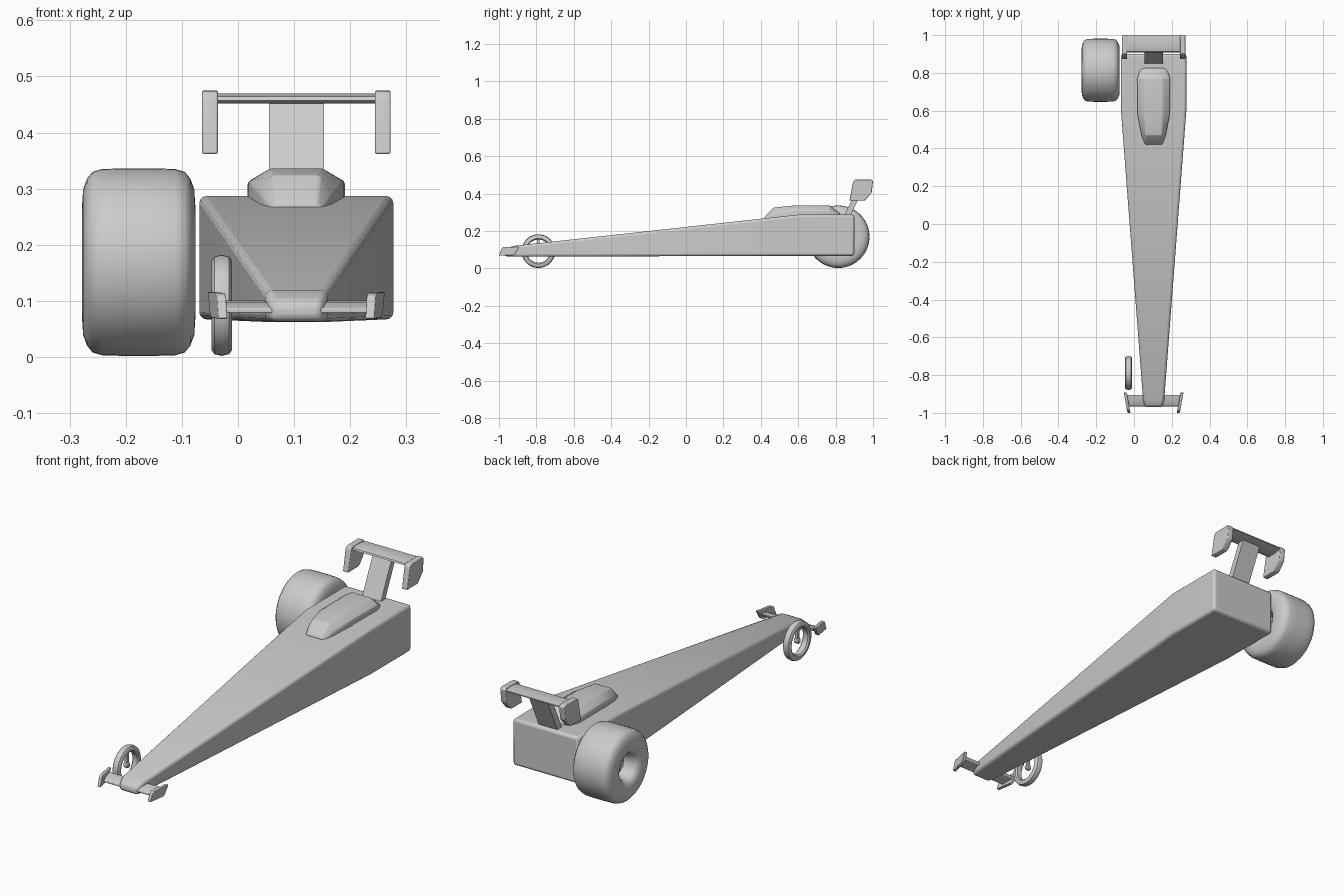
import bpy, bmesh, math
from mathutils import Vector

if "Cube" in bpy.data.objects:
    bpy.data.objects.remove(bpy.data.objects["Cube"])

CX = 0.104  # centre line of the chassis


def finish(name, bm, bevel=0.0, segments=3, angle=35):
    bmesh.ops.recalc_face_normals(bm, faces=bm.faces)
    me = bpy.data.meshes.new(name)
    bm.to_mesh(me)
    bm.free()
    ob = bpy.data.objects.new(name, me)
    bpy.context.collection.objects.link(ob)
    if bevel:
        m = ob.modifiers.new("Bevel", 'BEVEL')
        m.width, m.segments = bevel, segments
        m.limit_method, m.angle_limit = 'ANGLE', math.radians(30)
    bpy.ops.object.select_all(action='DESELECT')
    bpy.context.view_layer.objects.active = ob
    ob.select_set(True)
    bpy.ops.object.shade_smooth_by_angle(angle=math.radians(angle))
    return ob


def skin(bm, loops, caps=True):
    rings = [[bm.verts.new(p) for p in lp] for lp in loops]
    n = len(rings[0])
    for a, b in zip(rings, rings[1:]):
        for i in range(n):
            bm.faces.new((a[i], a[(i + 1) % n], b[(i + 1) % n], b[i]))
    if caps:
        bm.faces.new(rings[0])
        bm.faces.new(rings[-1])


def prism(name, outline, x0, x1, shear=0.0, bevel=0.0):
    """Side outline (y, z) extruded across x, optionally toed in."""
    bm = bmesh.new()
    yc = sum(p[0] for p in outline) / len(outline)
    skin(bm, [[(x + shear * (y - yc), y, z) for y, z in outline] for x in (x0, x1)])
    return finish(name, bm, bevel, 2)


def lathe(name, profile, centre, steps=48, closed=False):
    """Profile (x, radius) turned round the x axis."""
    bm = bmesh.new()
    c = Vector(centre)
    prof = profile + profile[:1] if closed else profile
    skin(bm, [[c + Vector((x, r * math.cos(t), r * math.sin(t)))
               for t in (2 * math.pi * i / steps for i in range(steps))]
              for x, r in prof], caps=not closed)
    bmesh.ops.remove_doubles(bm, verts=bm.verts, dist=1e-5)
    return finish(name, bm, angle=40)


# long wedge-shaped chassis: y, half width, bottom, top
bm = bmesh.new()
skin(bm, [[(CX - w, y, b), (CX + w, y, b), (CX + w, y, t), (CX - w, y, t)]
          for y, w, b, t in [(-0.97, 0.046, 0.064, 0.098), (-0.93, 0.056, 0.062, 0.119),
                             (0.60, 0.173, 0.067, 0.287), (0.90, 0.173, 0.067, 0.287)]])
finish("chassis", bm, 0.013, 3)

# cockpit canopy: y, base half width, top half width, top height
bm = bmesh.new()
skin(bm, [[(CX - w, y, 0.255), (CX + w, y, 0.255), (CX + w, y, s), (CX + u, y, t),
           (CX - u, y, t), (CX - w, y, s)]
          for y, w, u, s, t in [(0.42, 0.046, 0.036, 0.264, 0.275), (0.47, 0.064, 0.042, 0.29, 0.325),
                                (0.58, 0.085, 0.047, 0.312, 0.336), (0.77, 0.087, 0.047, 0.312, 0.336),
                                (0.825, 0.068, 0.045, 0.28, 0.293)]])
finish("canopy", bm, 0.012, 3, 45)

# wide rear wheel with dished hub on both faces
half = [(-0.052, 0.004), (-0.052, 0.02), (-0.042, 0.027), (-0.03, 0.03), (-0.03, 0.052),
        (-0.082, 0.062), (-0.096, 0.075), (-0.101, 0.10), (-0.099, 0.13), (-0.092, 0.149),
        (-0.082, 0.161), (-0.065, 0.166), (-0.03, 0.167)]
lathe("rear_wheel", half + [(-x, r) for x, r in reversed(half)], (-0.177, 0.814, 0.169), 56)

# thin open front wheel with small hub and single stay
WY, WZ, WX = -0.789, 0.092, -0.029
lathe("front_tyre", [(-0.018, 0.068), (-0.018, 0.08), (-0.013, 0.087), (0, 0.09), (0.013, 0.087),
                     (0.018, 0.08), (0.018, 0.068), (0.012, 0.062), (-0.012, 0.062)],
      (WX, WY, WZ), 48, True)
lathe("front_hub", [(-0.012, 0.009), (-0.008, 0.013), (0.008, 0.013), (0.012, 0.009)], (WX, WY, WZ), 24)
prism("front_spoke", [(WY - 0.007, WZ), (WY + 0.007, WZ), (WY + 0.007, WZ + 0.066),
                      (WY - 0.007, WZ + 0.066)], WX - 0.006, WX + 0.006)

# front wing blade and its toed-in end plates
prism("front_wing", [(-0.965, 0.078), (-0.965, 0.086), (-0.94, 0.098), (-0.905, 0.101), (-0.91, 0.09)],
      CX - 0.142, CX + 0.142, bevel=0.002)
for side, label in ((-1, "left"), (1, "right")):
    x = CX + side * 0.140
    prism("front_end_plate_" + label,
          [(-1.0, 0.068), (-0.985, 0.108), (-0.975, 0.114), (-0.892, 0.116), (-0.912, 0.078), (-0.922, 0.070)],
          x - 0.008, x + 0.008, side * 0.18, 0.002)

# rear wing strut, blade and end plates
prism("rear_strut", [(0.838, 0.265), (0.872, 0.265), (0.962, 0.458), (0.93, 0.458)],
      CX - 0.049, CX + 0.049)
prism("rear_wing", [(0.908, 0.457), (0.912, 0.464), (0.935, 0.47), (0.965, 0.47), (0.998, 0.466),
                    (0.998, 0.461), (0.96, 0.453), (0.92, 0.452)], CX - 0.145, CX + 0.145)
for side, label in ((-1, "left"), (1, "right")):
    x = CX + side * 0.154
    prism("rear_end_plate_" + label,
          [(0.874, 0.362), (0.893, 0.462), (0.904, 0.474), (0.99, 0.475), (1.0, 0.466),
           (0.993, 0.405), (0.96, 0.366), (0.952, 0.362)], x - 0.014, x + 0.014, bevel=0.003)
